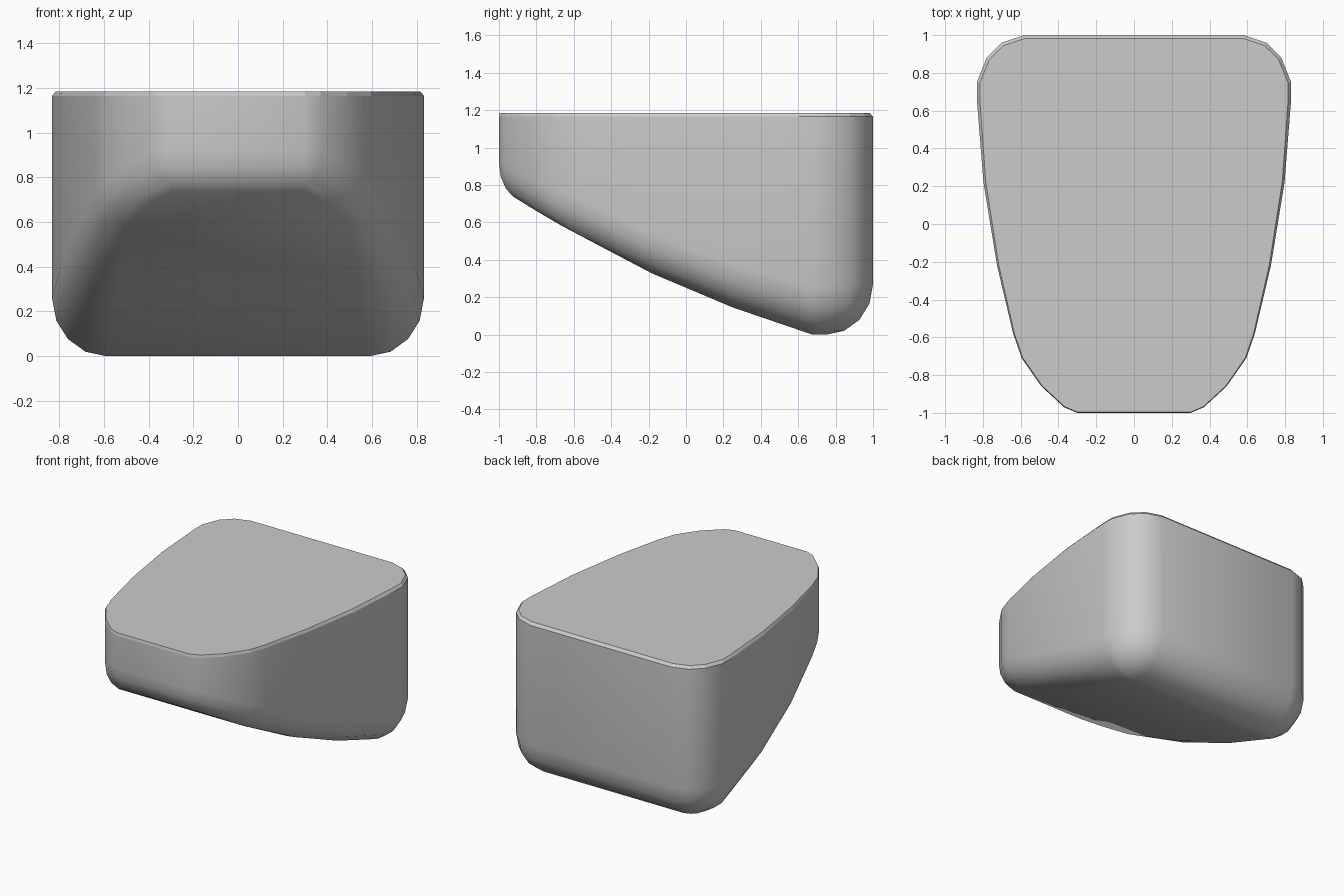
import bpy, bmesh, math
from mathutils import Vector

cube = bpy.data.objects.get("Cube")
if cube:
    bpy.data.objects.remove(cube, do_unlink=True)

TOP, LIP = 1.185, 1.165

# Half of the plan outline, from back to front
HALF = [(0.58, 1), (0.70, 0.96), (0.78, 0.88), (0.832, 0.75), (0.832, 0.66),
        (0.797, 0.22), (0.725, -0.22), (0.64, -0.58), (0.595, -0.71),
        (0.49, -0.86), (0.37, -0.97), (0.30, -1)]
# Keel line: (y, z)
KEEL = [(-0.87, 0.72), (-0.70, 0.60), (-0.45, 0.465), (-0.20, 0.335),
        (0.20, 0.165), (0.62, 0), (1, 0)]


def keel_z(y):
    y = max(KEEL[0][0], min(y, KEEL[-1][0]))
    for (y0, z0), (y1, z1) in zip(KEEL, KEEL[1:]):
        if y <= y1:
            return z0 + (z1 - z0) * (y - y0) / (y1 - y0)


def inward(i):
    """Inward direction at outline point i."""
    n = len(outline)
    t = outline[(i + 1) % n] - outline[i - 1]
    return Vector((t.y, -t.x)).normalized()


outline = [Vector(p) for p in HALF] + [Vector((-x, y)) for x, y in reversed(HALF)]

# Rounded hull: lip, wall and rounded underside edge
bm = bmesh.new()
for i, p in enumerate(outline):
    n = inward(i)
    back = (p.y + 1) / 2
    r_in = 0.13 + 0.12 * min(1, back * 1.5)
    r_up = 0.20 + 0.07 * back
    floor = keel_z((p + n * r_in).y)
    top = p + n * (0.004 + 0.014 * back)
    bm.verts.new((top.x, top.y, TOP))
    bm.verts.new((p.x, p.y, LIP))
    for k in range(5):
        a = math.radians(90 * k / 4)
        q = p + n * r_in * (1 - math.cos(a))
        bm.verts.new((q.x, q.y, floor + r_up * (1 - math.sin(a))))
result = bmesh.ops.convex_hull(bm, input=bm.verts)
loose = {v for v in result["geom_interior"] + result["geom_unused"]
         if isinstance(v, bmesh.types.BMVert)}
bmesh.ops.delete(bm, geom=list(loose), context='VERTS')
bmesh.ops.dissolve_limit(bm, angle_limit=math.radians(1),
                         verts=bm.verts, edges=bm.edges)
bmesh.ops.recalc_face_normals(bm, faces=bm.faces)

# Smooth sides with a crisp top rim
for f in bm.faces:
    f.smooth = True
for e in bm.edges:
    rim = all(v.co.z > LIP - 0.005 for v in e.verts)
    e.smooth = not rim and e.calc_face_angle(0) < math.radians(40)

mesh = bpy.data.meshes.new("hull_block")
bm.to_mesh(mesh)
bm.free()
hull = bpy.data.objects.new("hull_block", mesh)
bpy.context.collection.objects.link(hull)

# Plain grey
grey = bpy.data.materials.new("plain_grey")
grey.use_nodes = True
colour = (0.6, 0.6, 0.6, 1)
grey.diffuse_color = colour
grey.node_tree.nodes["Principled BSDF"].inputs["Base Color"].default_value = colour
mesh.materials.append(grey)
